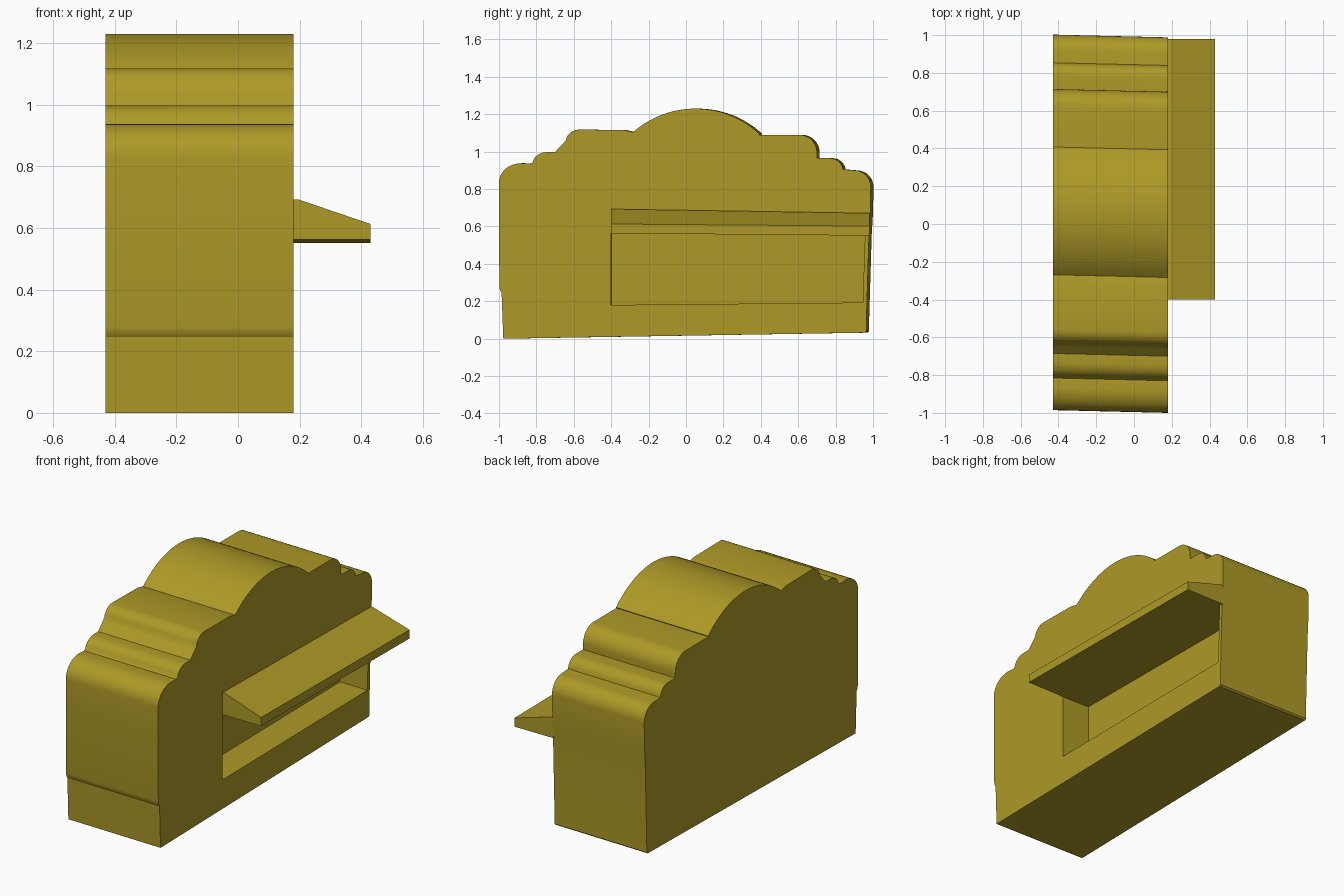
import bpy, bmesh, math

if "Cube" in bpy.data.objects:
    bpy.data.objects.remove(bpy.data.objects["Cube"])

SHEAR = -0.024  # the block leans slightly in y along its depth
X_FRONT, X_BACK = 0.18, -0.43

mat = bpy.data.materials.new("olive_gold")
mat.diffuse_color = (0.42, 0.32, 0.02, 1)
mat.use_nodes = True
mat.node_tree.nodes["Principled BSDF"].inputs["Base Color"].default_value = mat.diffuse_color


def arc(cx, cz, ry, rz, a0, a1, n=8):
    """Points on an elliptical arc in the yz plane, angles in degrees."""
    pts = []
    for i in range(n + 1):
        a = math.radians(a0 + (a1 - a0) * i / n)
        pts.append((cx + ry * math.cos(a), cz + rz * math.sin(a)))
    return pts


def make_object(name, rings):
    """Closed solid from two matching rings of 3D points."""
    bm = bmesh.new()
    a, b = [[bm.verts.new(p) for p in ring] for ring in rings]
    bm.faces.new(a)
    bm.faces.new(b[::-1])
    for i in range(len(a)):
        j = (i + 1) % len(a)
        bm.faces.new((a[j], a[i], b[i], b[j]))
    bmesh.ops.recalc_face_normals(bm, faces=bm.faces)
    mesh = bpy.data.meshes.new(name)
    bm.to_mesh(mesh)
    bm.free()
    obj = bpy.data.objects.new(name, mesh)
    bpy.context.collection.objects.link(obj)
    mesh.materials.append(mat)
    return obj


def extrude_x(name, profile, x0, x1):
    """Extrude a yz profile along x with the slight lean."""
    return make_object(name, [[(x, y + SHEAR * (x - X_FRONT), z) for y, z in profile]
                              for x in (x0, x1)])


# Stall body: stepped scalloped silhouette with a central dome
profile = [(-0.977, 0.0), (-0.986, 0.247), (-0.995, 0.26), (-0.998, 0.28), (-1.0, 0.735)]
profile += arc(-0.88, 0.835, 0.12, 0.103, 180, 90)
profile += [(-0.83, 0.935)]
profile += arc(-0.74, 0.935, 0.08, 0.063, 170, 90, 6)
profile += [(-0.70, 0.998), (-0.66, 1.04)]
profile += arc(-0.57, 1.045, 0.075, 0.073, 170, 90, 6)
profile += [(-0.33, 1.115)]
profile += arc(0.05, 0.727, 0.503, 0.503, 131.5, 47, 24)
profile += [(0.39, 1.09)]
profile += arc(0.605, 0.995, 0.095, 0.095, 90, 0)
profile += [(0.70, 0.965)]
profile += arc(0.77, 0.895, 0.07, 0.07, 90, 8, 6)
profile += arc(0.90, 0.81, 0.088, 0.09, 90, 0)
profile += [(0.985, 0.67), (0.978, 0.55), (0.964, 0.08), (0.964, 0.04), (0.955, 0.032)]
body = extrude_x("stall_body", profile, X_BACK, X_FRONT)

# Serving window recess
cutter = extrude_x("window_cutter",
                   [(-0.40, 0.18), (0.945, 0.193), (0.957, 0.553), (-0.40, 0.563)], 0.0, 0.3)
mod = body.modifiers.new("window", "BOOLEAN")
mod.operation = "DIFFERENCE"
mod.solver = "EXACT"
mod.object = cutter
bpy.context.view_layer.objects.active = body
body.select_set(True)
bpy.ops.object.modifier_apply(modifier=mod.name)
bpy.data.objects.remove(cutter)
bpy.ops.object.shade_smooth_by_angle(angle=math.radians(30))

# Sloping awning above the window
make_object("awning", [
    [(0.175, y, zb), (0.43, y, zb), (0.43, y, zl), (0.195, y, zt), (0.175, y, zt)]
    for y, zb, zl, zt in ((-0.40, 0.563, 0.613, 0.693), (0.98, 0.551, 0.602, 0.671))])
